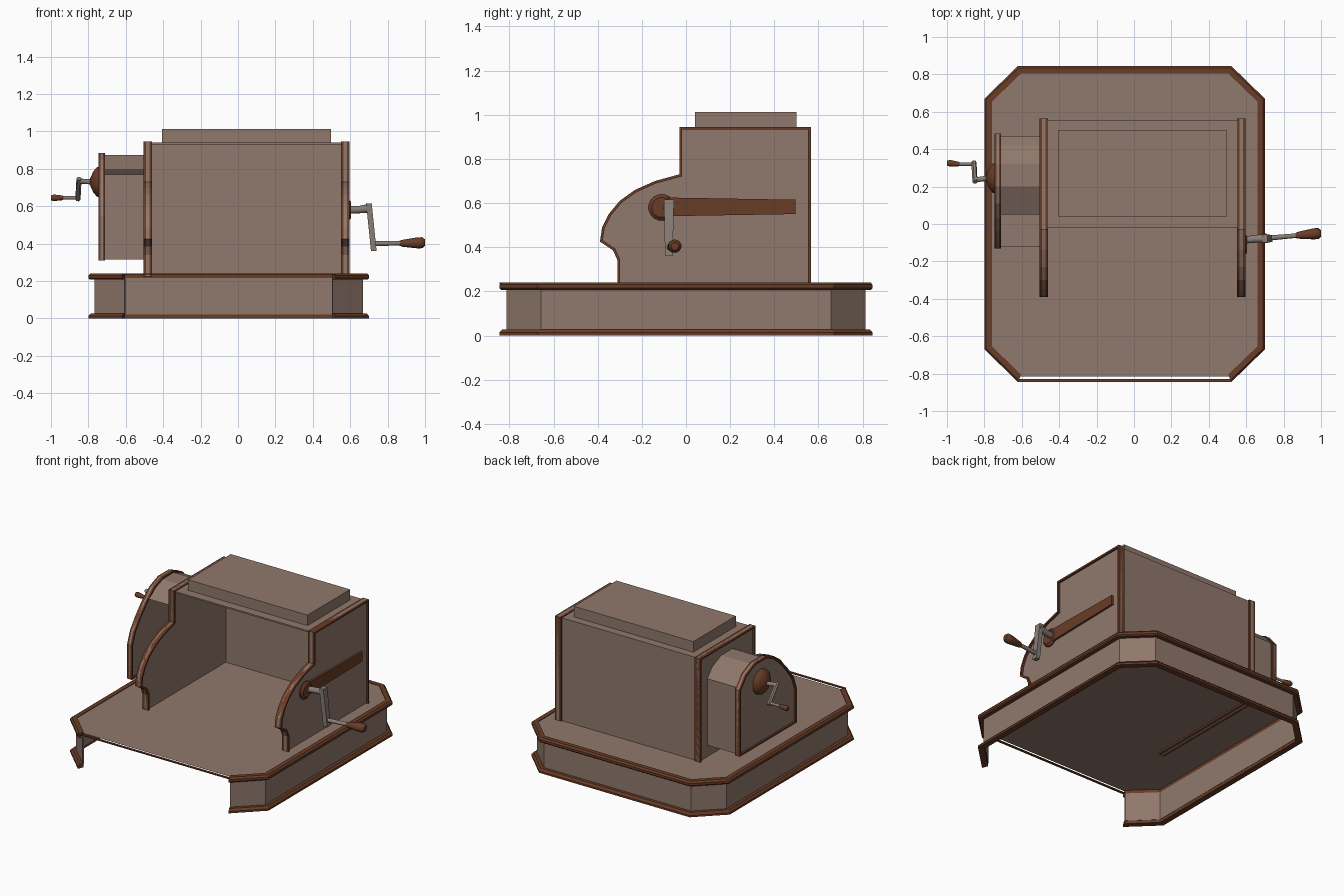
import bpy, bmesh, math
from mathutils import Vector

if "Cube" in bpy.data.objects:
    bpy.data.objects.remove(bpy.data.objects["Cube"])


def mat(name, c):
    m = bpy.data.materials.new(name)
    m.diffuse_color = (*c, 1)
    m.use_nodes = True
    m.node_tree.nodes["Principled BSDF"].inputs["Base Color"].default_value = m.diffuse_color
    return m


PANEL = mat("panel_wood", (0.28, 0.19, 0.15))
TRIM = mat("trim_wood", (0.14, 0.045, 0.02))
METAL = mat("crank_metal", (0.25, 0.21, 0.18))


def make(name, verts, faces, m, smooth=False):
    me = bpy.data.meshes.new(name)
    me.from_pydata([tuple(v) for v in verts], [], faces)
    bm = bmesh.new()
    bm.from_mesh(me)
    bmesh.ops.recalc_face_normals(bm, faces=bm.faces)
    bm.to_mesh(me)
    bm.free()
    me.materials.append(m)
    o = bpy.data.objects.new(name, me)
    bpy.context.collection.objects.link(o)
    if smooth:
        bpy.ops.object.select_all(action='DESELECT')
        o.select_set(True)
        bpy.context.view_layer.objects.active = o
        bpy.ops.object.shade_smooth_by_angle(angle=math.radians(40))
    return o


def box(name, x0, x1, y0, y1, z0, z1, m):
    v = [(x, y, z) for x in (x0, x1) for y in (y0, y1) for z in (z0, z1)]
    f = [(0, 1, 3, 2), (4, 6, 7, 5), (0, 4, 5, 1), (2, 3, 7, 6), (0, 2, 6, 4), (1, 5, 7, 3)]
    return make(name, v, f, m)


def prism(name, pts, x0, x1, m):
    """Extrude a (y, z) outline along x."""
    n = len(pts)
    v = [(x, *p) for x in (x0, x1) for p in pts]
    f = [tuple(range(n)), tuple(range(n, 2 * n))]
    f += [(i, (i + 1) % n, n + (i + 1) % n, n + i) for i in range(n)]
    return make(name, v, f, m)


def rim(name, pts, x0, x1, t, m):
    """Edge band following a closed clockwise (y, z) outline, t thick."""
    n, inner = len(pts), []
    for i in range(n):
        a, b, c = (Vector(pts[(i + k) % n]) for k in (-1, 0, 1))
        d1, d2 = (b - a).normalized(), (c - b).normalized()
        n1, n2 = Vector((d1.y, -d1.x)), Vector((d2.y, -d2.x))
        inner.append(b + (n1 + n2) * (t / (1 + n1.dot(n2))))
    v = [(x, p[0], p[1]) for x in (x0, x1) for ring in (pts, inner) for p in ring]
    f = []
    for i in range(n):
        j = (i + 1) % n
        for a, b in ((0, n), (n, 3 * n), (3 * n, 2 * n), (2 * n, 0)):
            f.append((a + i, a + j, b + j, b + i))
    return make(name, v, f, m)


def turned(name, path, radii, m, sides=12):
    """Round section following a list of points with a radius at each."""
    P = [Vector(p) for p in path]
    v, f, n = [], [], len(P)
    for i, p in enumerate(P):
        d = (P[min(i + 1, n - 1)] - P[max(i - 1, 0)]).normalized()
        u = d.cross(Vector((0.1, 1, 0.2))).normalized()
        w = d.cross(u)
        for k in range(sides):
            a = math.tau * k / sides
            v.append(p + (u * math.cos(a) + w * math.sin(a)) * radii[i])
    for i in range(n - 1):
        for k in range(sides):
            q = (k + 1) % sides
            f.append((i * sides + k, i * sides + q, (i + 1) * sides + q, (i + 1) * sides + k))
    f += [tuple(range(sides)), tuple(range((n - 1) * sides, n * sides))]
    return make(name, v, f, m, True)


# Base: chamfered outline, open along the front
def outline(d):
    a, b = 0.75 - d, 0.845 - d
    cx, cy = 0.57 - 0.41 * d, 0.67 - 0.41 * d
    half = [(cx, -b), (a, -cy), (a, cy), (cx, b)]
    return [(x - 0.05, y) for x, y in half + [(-x, y) for x, y in reversed(half)]]


def base_sweep(name, section, m):
    n = len(section)
    rings = [outline(d) for d, z in section]
    v = [(*rings[k][i], section[k][1]) for i in range(8) for k in range(n)]
    f = [(i * n + k, i * n + (k + 1) % n, (i + 1) * n + (k + 1) % n, (i + 1) * n + k)
         for i in range(7) for k in range(n)]
    return make(name, v, f + [tuple(range(n)), tuple(range(7 * n, 8 * n))], m)


base_sweep("base_wall", [(0.033, 0.02), (0.033, 0.215), (0.042, 0.215), (0.042, 0.02)], PANEL)
base_sweep("base_top_trim", [(0.04, 0.207), (0.008, 0.207), (0, 0.215), (0, 0.23),
                             (0.01, 0.241), (0.04, 0.241)], TRIM)
base_sweep("base_bottom_trim", [(0.04, 0), (0, 0), (0, 0.013), (0.012, 0.027), (0.04, 0.027)], TRIM)
make("base_top", [(x, y, 0.237) for x, y in outline(0.03)], [tuple(range(8))], PANEL)
box("base_front_lip", -0.62, 0.52, -0.845, -0.83, 0.234, 0.241, TRIM)

# Main cabinet: two shaped sides, back and top, open at the front
side = [(-0.31, 0.225), (-0.31, 0.34), (-0.33, 0.385), (-0.39, 0.425), (-0.38, 0.49),
        (-0.35, 0.55), (-0.30, 0.61), (-0.23, 0.66), (-0.14, 0.70), (-0.03, 0.73),
        (-0.03, 0.945), (0.565, 0.945), (0.565, 0.225)]
for name, x0, x1 in (("left", -0.505, -0.46), ("right", 0.55, 0.597)):
    prism("cabinet_side_" + name, side, x0 + 0.014, x1 - 0.014, PANEL)
    rim("cabinet_side_trim_" + name, side, x0, x1, 0.012, TRIM)
box("cabinet_back", -0.48, 0.57, 0.545, 0.555, 0.237, 0.94, PANEL)
box("cabinet_top", -0.48, 0.57, -0.02, 0.555, 0.93, 0.94, PANEL)
box("lid", -0.405, 0.498, 0.04, 0.5, 0.94, 1.012, PANEL)

# Small side housing on the left with its own shaped end panel
end = [(-0.13, 0.31), (-0.13, 0.55), (-0.10, 0.63), (-0.04, 0.71), (0.03, 0.785),
       (0.11, 0.85), (0.20, 0.885), (0.32, 0.885), (0.42, 0.84), (0.485, 0.76), (0.485, 0.31)]
prism("housing_end", end, -0.735, -0.722, PANEL)
rim("housing_end_trim", end, -0.747, -0.71, 0.012, TRIM)
shell = [(-0.12, 0.315), (0.47, 0.315), (0.47, 0.77), (0.42, 0.83), (0.32, 0.873),
         (0.20, 0.873), (0.05, 0.795)]
n = len(shell)
make("housing_shell", [(x, *p) for x in (-0.725, -0.485) for p in shell],
     [(i, i + 1, n + i + 1, n + i) for i in range(n - 1)], PANEL)

# Left crank with domed boss
turned("left_boss", [(-0.735, 0.245, 0.73), (-0.755, 0.245, 0.73), (-0.775, 0.245, 0.73),
                     (-0.79, 0.245, 0.73)], [0.085, 0.08, 0.055, 0.02], TRIM, 16)
turned("left_crank_shaft", [(-0.78, 0.245, 0.73), (-0.855, 0.235, 0.735)], [0.014, 0.014], METAL)
turned("left_crank_arm", [(-0.85, 0.225, 0.748), (-0.856, 0.33, 0.635)], [0.014, 0.014], METAL, 6)
turned("left_crank_pin", [(-0.85, 0.32, 0.645), (-0.94, 0.32, 0.645)], [0.009, 0.009], METAL)
turned("left_crank_grip", [(-0.93, 0.32, 0.645), (-0.94, 0.32, 0.645), (-0.985, 0.325, 0.645),
                           (-1.0, 0.325, 0.645)], [0.008, 0.013, 0.018, 0.013], TRIM)

# Right rail, boss and crank
prism("right_rail", [(-0.10, 0.54), (0.495, 0.55), (0.495, 0.615), (-0.10, 0.625)], 0.57, 0.597, TRIM)
turned("right_boss", [(0.57, -0.11, 0.58), (0.59, -0.11, 0.58), (0.603, -0.11, 0.58)],
       [0.06, 0.06, 0.045], TRIM, 16)
turned("right_crank_shaft", [(0.59, -0.085, 0.58), (0.65, -0.08, 0.582), (0.71, -0.075, 0.59)],
       [0.02, 0.02, 0.026], METAL)
prism_arm = [(-0.10, 0.615), (-0.055, 0.615), (-0.06, 0.36), (-0.095, 0.36)]
arm = prism("right_crank_arm", prism_arm, 0.685, 0.715, METAL)
for v in arm.data.vertices:  # lean the arm outward toward the grip
    if v.co.z < 0.5:
        v.co.x += 0.026
turned("right_crank_pin", [(0.72, -0.075, 0.4), (0.89, -0.06, 0.403)], [0.014, 0.012], METAL)
turned("right_crank_grip", [(0.865, -0.062, 0.402), (0.88, -0.06, 0.402), (0.96, -0.053, 0.404),
                            (0.985, -0.05, 0.405), (1.0, -0.05, 0.405)],
       [0.014, 0.019, 0.03, 0.03, 0.018], TRIM)
